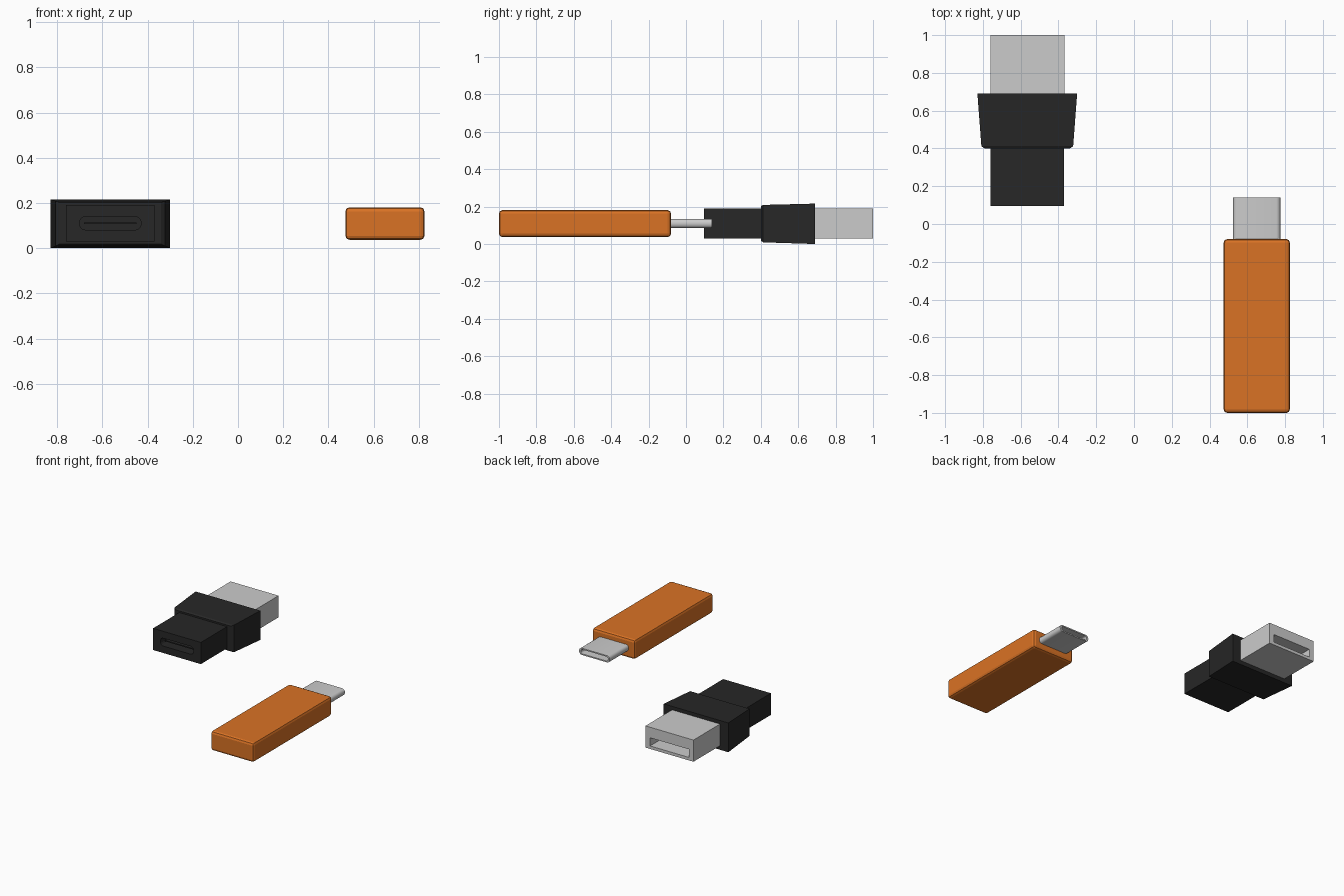
import bpy, bmesh, math

if "Cube" in bpy.data.objects:
    bpy.data.objects.remove(bpy.data.objects["Cube"])


def material(name, rgb):
    m = bpy.data.materials.new(name)
    m.diffuse_color = (*rgb, 1)
    m.use_nodes = True
    m.node_tree.nodes["Principled BSDF"].inputs["Base Color"].default_value = m.diffuse_color
    return m


BLACK = material("black_plastic", (0.02, 0.02, 0.02))
ORANGE = material("orange_plastic", (0.70, 0.17, 0.018))


def ring(cx, y, x_half, z0, z1, r=0, seg=4):
    """Rounded rectangle in the xz plane at depth y."""
    zc, zh = (z0 + z1) / 2, (z1 - z0) / 2
    pts = []
    for k, (sx, sz) in enumerate([(1, 1), (-1, 1), (-1, -1), (1, -1)]):
        for i in range(seg + 1):
            a = math.pi / 2 * (k + i / seg)
            pts.append((cx + sx * (x_half - r) + r * math.cos(a), y,
                        zc + sz * (zh - r) + r * math.sin(a)))
    return pts


def loft(name, rings, mat=None, smooth=False):
    """Skin through the rings in order and cap both ends."""
    bm = bmesh.new()
    loops = [[bm.verts.new(p) for p in r] for r in rings]
    n = len(loops[0])
    for a, b in zip(loops, loops[1:]):
        for i in range(n):
            j = (i + 1) % n
            bm.faces.new((a[i], a[j], b[j], b[i]))
    bm.faces.new(loops[0])
    bm.faces.new(loops[-1])
    bmesh.ops.remove_doubles(bm, verts=bm.verts, dist=1e-5)
    bmesh.ops.recalc_face_normals(bm, faces=bm.faces)
    me = bpy.data.meshes.new(name)
    bm.to_mesh(me)
    bm.free()
    ob = bpy.data.objects.new(name, me)
    bpy.context.collection.objects.link(ob)
    if mat:
        me.materials.append(mat)
    if smooth:
        bpy.context.view_layer.objects.active = ob
        ob.select_set(True)
        bpy.ops.object.shade_smooth_by_angle(angle=math.radians(40))
        ob.select_set(False)
    return ob


AX, SX = -0.565, 0.65

# Adapter: socket body with a recessed pill-shaped port in its front
loft("adapter_socket_body", [
    ring(AX, 0.41, 0.195, 0.03, 0.19),
    ring(AX, 0.095, 0.195, 0.03, 0.19),
    ring(AX, 0.095, 0.136, 0.081, 0.139, 0.026),
    ring(AX, 0.30, 0.136, 0.081, 0.139, 0.026)], BLACK)

# Thin contact tongue inside the port
loft("adapter_port_tongue", [
    ring(AX, 0.12, 0.117, 0.106, 0.114),
    ring(AX, 0.31, 0.117, 0.106, 0.114)], BLACK)

# Flared collar with a small front chamfer
loft("adapter_collar", [
    ring(AX, 0.40, 0.225, 0.018, 0.202),
    ring(AX, 0.412, 0.243, 0.009, 0.209),
    ring(AX, 0.69, 0.264, 0.0, 0.216)], BLACK)

# Wide metal plug with a slot in the lower half of its end
loft("adapter_metal_plug", [
    ring(AX, 0.68, 0.196, 0.03, 0.19),
    ring(AX, 1.0, 0.196, 0.03, 0.19),
    ring(AX, 1.0, 0.158, 0.052, 0.112),
    ring(AX, 0.74, 0.158, 0.052, 0.112)])

# Stick: bevelled body
stick = loft("stick_body", [
    ring(SX, -1.0, 0.175, 0.037, 0.181),
    ring(SX, -0.08, 0.175, 0.037, 0.181)], ORANGE)
bev = stick.modifiers.new("edge_bevel", 'BEVEL')
bev.width = 0.018
bev.segments = 2

# Hollow metal plug on the stick
loft("stick_metal_plug", [
    ring(SX, -0.10, 0.125, 0.085, 0.135, 0.022),
    ring(SX, 0.14, 0.125, 0.085, 0.135, 0.022),
    ring(SX, 0.14, 0.111, 0.094, 0.126, 0.014),
    ring(SX, -0.06, 0.111, 0.094, 0.126, 0.014)], smooth=True)
